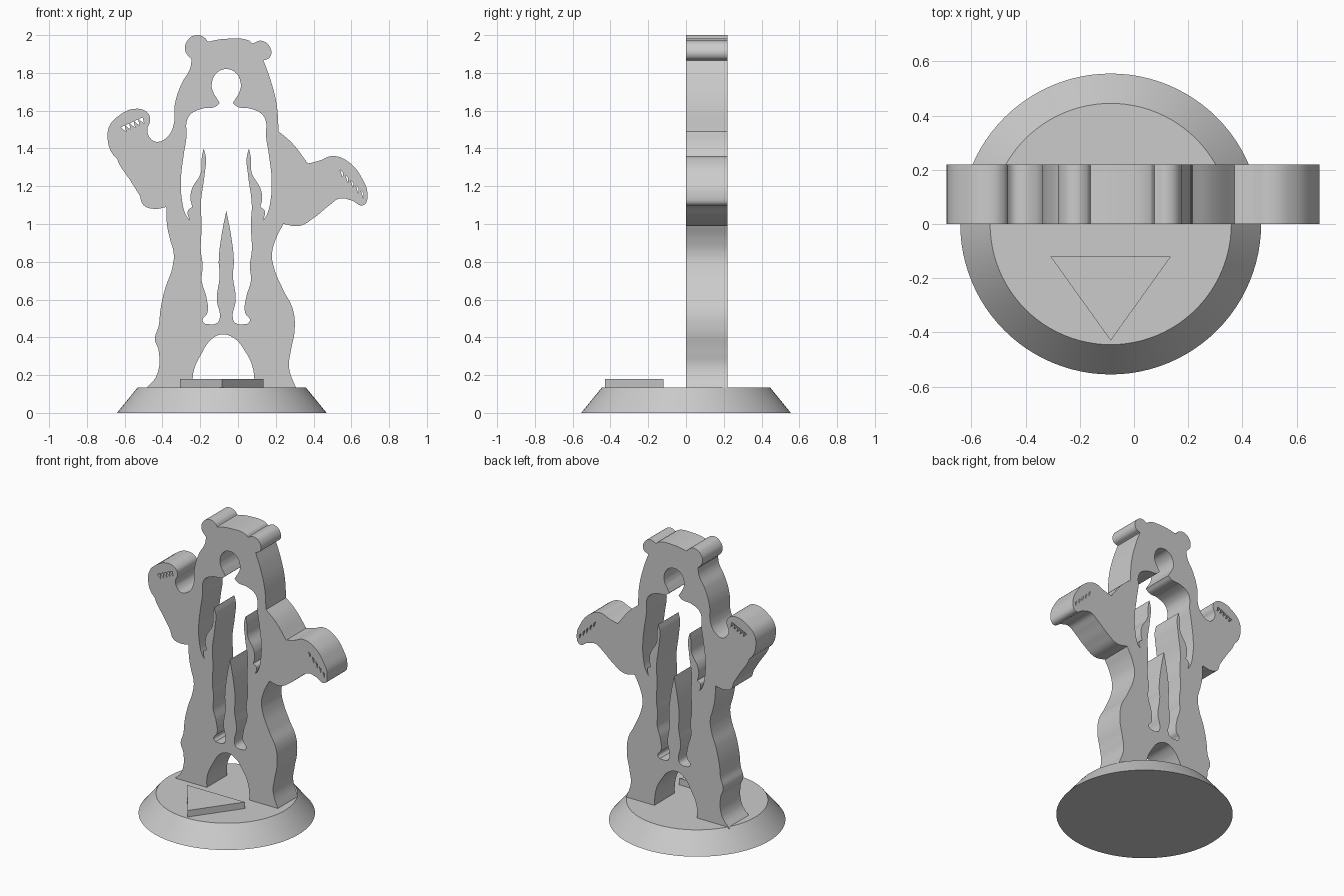
import bpy
import bmesh
from math import radians
from mathutils import Vector

default_cube = bpy.data.objects.get("Cube")
if default_cube:
    bpy.data.objects.remove(default_cube, do_unlink=True)

grey = bpy.data.materials.new("plain grey")
grey.use_nodes = True
grey.diffuse_color = (.6, .6, .6, 1)
grey.node_tree.nodes["Principled BSDF"].inputs["Base Color"].default_value = (.6, .6, .6, 1)

BASE_X = -.086      # centre line of the base
CUT_X = -.062       # centre line of the person-shaped opening
DEPTH = .22         # thickness of the standing panel


def flatten(runs):
    """Turn smooth runs into (x, z, sharp) points; each run starts at a corner."""
    return [(x, z, i == 0) for run in runs for i, (x, z) in enumerate(run)]


def add_spline(curve, points):
    """Add a closed Bezier outline with corners where marked."""
    spline = curve.splines.new('BEZIER')
    spline.bezier_points.add(len(points) - 1)
    for knot, (x, z, sharp) in zip(spline.bezier_points, points):
        knot.co = (x, z, 0)
        kind = 'VECTOR' if sharp else 'AUTO'
        knot.handle_left_type = knot.handle_right_type = kind
    spline.use_cyclic_u = True
    spline.resolution_u = 8


def finish(obj):
    """Give the object its colour and angle-limited smooth shading."""
    obj.data.materials.clear()
    obj.data.materials.append(grey)
    bpy.ops.object.select_all(action='DESELECT')
    obj.select_set(True)
    bpy.context.view_layer.objects.active = obj
    bpy.ops.object.shade_smooth_by_angle(angle=radians(30))


def mesh_object(name, bm):
    bmesh.ops.recalc_face_normals(bm, faces=bm.faces)
    mesh = bpy.data.meshes.new(name)
    bm.to_mesh(mesh)
    bm.free()
    obj = bpy.data.objects.new(name, mesh)
    bpy.context.collection.objects.link(obj)
    finish(obj)
    return obj


# Bear outline: right leg, raised right arm and side of the head
right_side = [
    [(-.49, .125), (-.43, .2), (-.42, .33), (-.44, .39), (-.42, .46), (-.41, .55),
     (-.385, .66), (-.35, .76), (-.34, .84), (-.36, .92), (-.375, .99)],
    [(-.38, 1.09), (-.44, 1.08), (-.5, 1.1)],
    [(-.52, 1.15), (-.57, 1.23), (-.63, 1.32)],
    [(-.64, 1.345), (-.67, 1.38), (-.69, 1.45), (-.68, 1.52), (-.635, 1.57),
     (-.545, 1.61), (-.48, 1.59), (-.465, 1.55), (-.48, 1.5), (-.465, 1.455),
     (-.43, 1.435), (-.37, 1.465), (-.34, 1.53), (-.335, 1.63), (-.3, 1.74), (-.255, 1.82)],
]
# Ears and crown
head_top = [
    [(-.245, 1.87), (-.28, 1.92), (-.265, 1.975), (-.22, 2), (-.175, 1.985)],
    [(-.16, 1.965), (-.07, 1.98), (.06, 1.97)],
    [(.075, 1.955), (.125, 1.97), (.17, 1.935), (.17, 1.885)],
]
# Lowered left arm and left leg
left_side = [
    [(.135, 1.865), (.17, 1.77), (.205, 1.63)],
    [(.215, 1.49), (.285, 1.43)],
    [(.37, 1.32), (.43, 1.335), (.505, 1.36), (.59, 1.325), (.655, 1.245), (.685, 1.16),
     (.665, 1.1), (.6, 1.125), (.54, 1.135), (.485, 1.1), (.405, 1.035), (.325, .99)],
    [(.24, 1), (.2, .92), (.18, .84), (.19, .77), (.24, .65), (.29, .55),
     (.3, .44), (.28, .33), (.27, .24)],
    [(.31, .125)],
]
# Arch between the bear's legs
leg_arch = [
    [(.09, .125), (.075, .25), (.035, .33), (-.02, .395), (-.085, .415),
     (-.14, .39), (-.195, .31), (-.235, .22)],
    [(-.24, .125)],
]
# Half of the person-shaped opening, from crotch up to the top of the head
half_person = [
    [(0, 1.07), (.025, .94), (.04, .8), (.035, .73), (.05, .6), (.035, .5), (.05, .475)],
    [(.11, .47), (.125, .49), (.1, .53), (.105, .61), (.13, .7), (.125, .78),
     (.135, .86), (.13, 1), (.135, 1.1), (.115, 1.26), (.108, 1.35)],
    [(.12, 1.4), (.13, 1.35), (.135, 1.27), (.18, 1.19), (.19, 1.14)],
    [(.18, 1.09), (.203, 1.07)],
    [(.195, 1.02), (.215, 1.05), (.235, 1.13), (.24, 1.235), (.225, 1.37), (.21, 1.47),
     (.21, 1.54), (.19, 1.58), (.13, 1.61), (.06, 1.62)],
    [(.035, 1.64), (.05, 1.665), (.07, 1.7), (.077, 1.74), (.05, 1.8), (0, 1.82)],
]

curve = bpy.data.curves.new("bear_panel", 'CURVE')
curve.dimensions = '2D'
curve.fill_mode = 'BOTH'
curve.extrude = DEPTH / 2
add_spline(curve, flatten(right_side + head_top + left_side + leg_arch))

half = flatten(half_person)
mirrored = [(-x, z, sharp) for x, z, sharp in half[-2:0:-1]]
add_spline(curve, [(CUT_X + x, z, sharp) for x, z, sharp in half + mirrored])


# Claw openings: a row of small pointed slots along each paw
def add_claws(start, end, tip, width):
    start, end, tip = Vector(start), Vector(end), Vector(tip)
    along = (end - start).normalized() * width
    for i in range(5):
        root = start.lerp(end, i / 4)
        corners = [root - along, root + along, root + tip]
        add_spline(curve, [(p.x, p.y, True) for p in corners])


add_claws((-.61, 1.517), (-.515, 1.56), (.018, -.03), .011)
add_claws((.548, 1.28), (.658, 1.17), (.006, -.035), .011)

bear = bpy.data.objects.new("bear_panel", curve)
bpy.context.collection.objects.link(bear)
bear.rotation_euler.x = radians(90)
bear.location.y = DEPTH / 2
bpy.ops.object.select_all(action='DESELECT')
bear.select_set(True)
bpy.context.view_layer.objects.active = bear
bpy.ops.object.convert(target='MESH')
bear = bpy.context.view_layer.objects.active
bm = bmesh.new()
bm.from_mesh(bear.data)
bmesh.ops.remove_doubles(bm, verts=bm.verts, dist=.0001)
bmesh.ops.recalc_face_normals(bm, faces=bm.faces)
bm.to_mesh(bear.data)
bm.free()
finish(bear)

# Round sloping base
bm = bmesh.new()
bmesh.ops.create_cone(bm, cap_ends=True, segments=96, radius1=.555, radius2=.445, depth=.135)
base = mesh_object("round_base", bm)
base.location = (BASE_X, 0, .135 / 2)

# Raised triangle pointing forward
bm = bmesh.new()
corners = [(-.222, -.12), (0, -.43), (.222, -.12)]
face = bm.faces.new([bm.verts.new((BASE_X + x, y, .13)) for x, y in corners])
raised = bmesh.ops.extrude_face_region(bm, geom=[face], use_keep_orig=True)
tops = [v for v in raised["geom"] if isinstance(v, bmesh.types.BMVert)]
bmesh.ops.translate(bm, verts=tops, vec=(0, 0, .05))
mesh_object("triangle_marker", bm)
